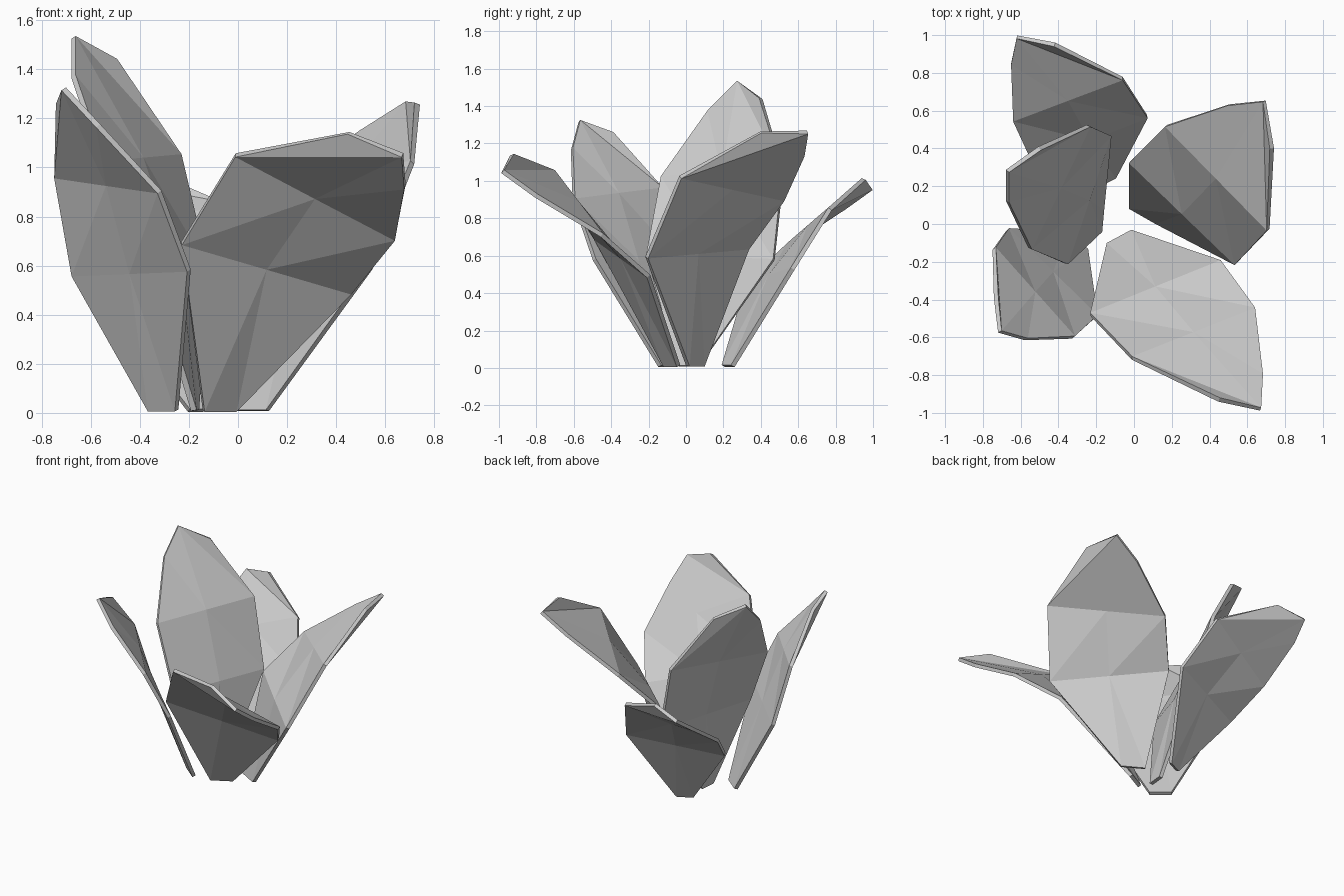
import bpy
import bmesh
from mathutils import Vector

cube = bpy.data.objects.get("Cube")
if cube:
    bpy.data.objects.remove(cube, do_unlink=True)

THICKNESS = 0.024


def make_material(name, colour):
    material = bpy.data.materials.new(name)
    material.use_nodes = True
    material.diffuse_color = colour
    shader = material.node_tree.nodes["Principled BSDF"]
    shader.inputs["Base Color"].default_value = colour
    return material


leaf_grey = make_material("leaf grey", (0.6, 0.6, 0.6, 1))


def make_leaf(name, right, left, tip):
    """Span a folded blade between two edges, listed from foot to shoulder."""
    bm = bmesh.new()
    right = [Vector(point) for point in right]
    left = [Vector(point) for point in left]
    # The midrib runs through the middle of the two widest rows
    mid_low = bm.verts.new((right[1] + left[1]) / 2)
    mid_high = bm.verts.new((right[2] + left[2]) / 2)
    foot_r, low_r, high_r, shoulder_r = [bm.verts.new(p) for p in right]
    foot_l, low_l, high_l, shoulder_l = [bm.verts.new(p) for p in left]
    point = bm.verts.new(tip)
    facets = [
        # Tapering foot
        (foot_l, foot_r, mid_low), (foot_r, low_r, mid_low),
        (foot_l, mid_low, low_l),
        # Broad middle
        (low_r, high_r, mid_high), (low_r, mid_high, mid_low),
        (mid_low, mid_high, high_l), (mid_low, high_l, low_l),
        # Drooping end
        (high_r, shoulder_r, point), (mid_high, high_r, point),
        (mid_high, point, shoulder_l), (mid_high, shoulder_l, high_l),
    ]
    for facet in facets:
        bm.faces.new(facet)
    bmesh.ops.recalc_face_normals(bm, faces=bm.faces)
    mesh = bpy.data.meshes.new(name)
    bm.to_mesh(mesh)
    bm.free()
    mesh.materials.append(leaf_grey)
    leaf = bpy.data.objects.new(name, mesh)
    bpy.context.collection.objects.link(leaf)
    # Give the blade its thin rim
    solid = leaf.modifiers.new("blade thickness", "SOLIDIFY")
    solid.thickness = THICKNESS
    solid.offset = 0
    return leaf


make_leaf(
    "front_leaf",
    right=[(-.14, -.11, .01), (-.23, -.48, .69), (-.01, -.71, 1.05), (.45, -.93, 1.14)],
    left=[(-.01, -.04, .01), (.46, -.2, .49), (.64, -.45, .71), (.68, -.8, .92)],
    tip=(.67, -.98, 1.05))

make_leaf(
    "front_right_leaf",
    right=[(-.36, -.05, .01), (-.67, -.03, .56), (-.74, -.13, .96), (-.73, -.39, 1.26)],
    left=[(-.25, -.14, .01), (-.2, -.49, .58), (-.32, -.6, .9), (-.57, -.61, 1.17)],
    tip=(-.71, -.57, 1.32))

make_leaf(
    "tall_right_leaf",
    right=[(-.17, .07, .01), (-.13, .47, .58), (-.24, .52, 1.05), (-.5, .4, 1.44)],
    left=[(-.18, -.04, .01), (-.36, -.21, .6), (-.55, -.13, 1.02), (-.67, .12, 1.37)],
    tip=(-.67, .28, 1.53))

make_leaf(
    "back_leaf",
    right=[(-.1, .25, .01), (.07, .57, .53), (-.06, .77, .85), (-.42, .95, 1.01)],
    left=[(-.2, .2, .01), (-.54, .33, .45), (-.64, .55, .66), (-.65, .85, .86)],
    tip=(-.62, .99, .96))

make_leaf(
    "left_leaf",
    right=[(.12, .01, .01), (.54, -.21, .59), (.71, -.03, 1.02), (.73, .4, 1.26)],
    left=[(-.02, .09, .01), (-.02, .33, .64), (.17, .52, .9), (.5, .63, 1.14)],
    tip=(.69, .65, 1.26))
